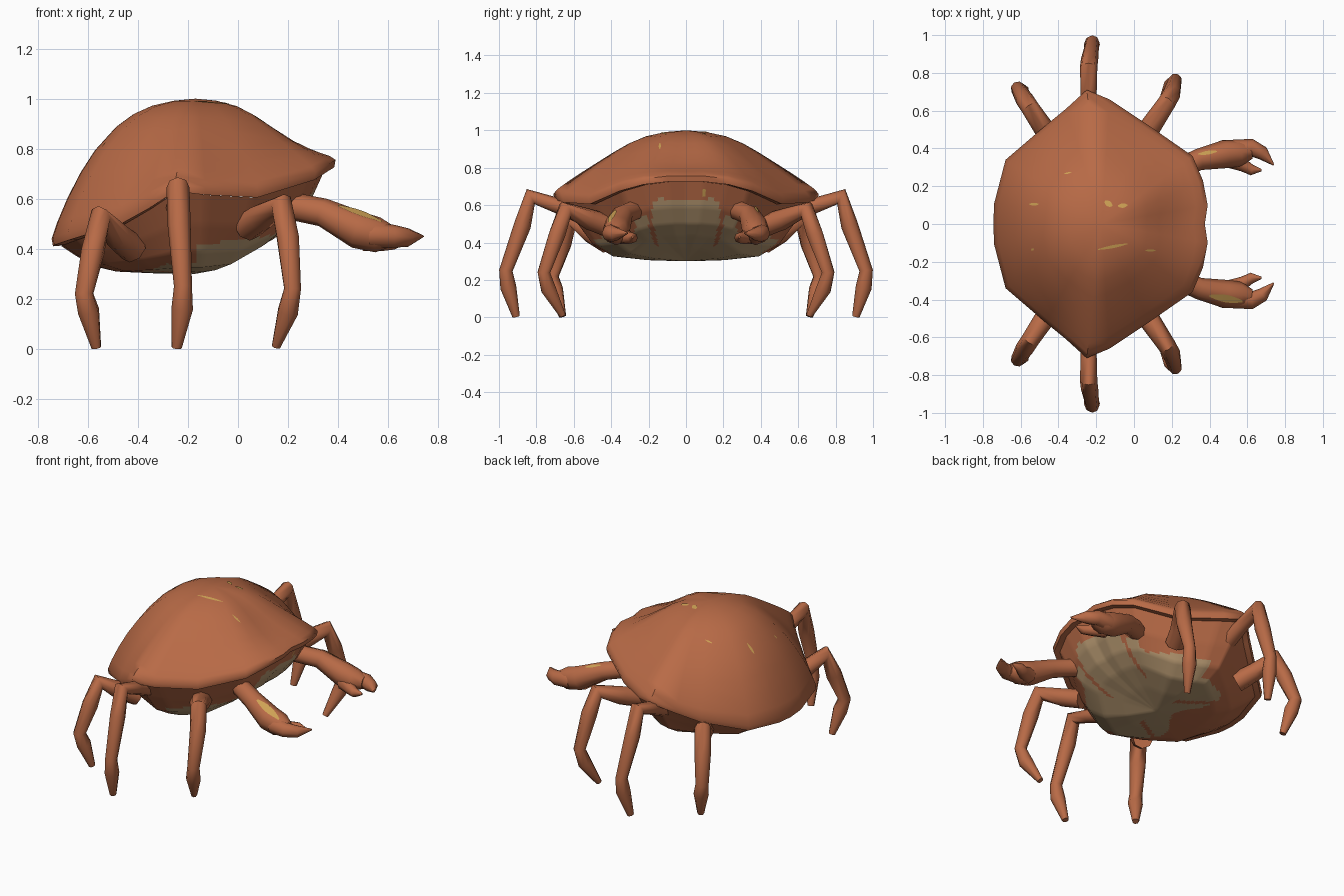
import bpy, bmesh, math
from mathutils import Vector
from mathutils.bvhtree import BVHTree

if "Cube" in bpy.data.objects:
    bpy.data.objects.remove(bpy.data.objects["Cube"])


def material(name, rgb):
    m = bpy.data.materials.new(name)
    m.diffuse_color = (*rgb, 1)
    m.use_nodes = True
    m.node_tree.nodes["Principled BSDF"].inputs["Base Color"].default_value = m.diffuse_color
    return m


RUST = material("rust_brown", (0.48, 0.145, 0.062))
TAN = material("belly_tan", (0.47, 0.315, 0.165))
GOLD = material("golden_yellow", (0.62, 0.36, 0.09))


def finish(name, bm, mats, angle=60):
    bmesh.ops.recalc_face_normals(bm, faces=bm.faces[:])
    me = bpy.data.meshes.new(name)
    bm.to_mesh(me)
    bm.free()
    ob = bpy.data.objects.new(name, me)
    bpy.context.collection.objects.link(ob)
    for m in mats:
        me.materials.append(m)
    bpy.ops.object.select_all(action='DESELECT')
    ob.select_set(True)
    bpy.context.view_layer.objects.active = ob
    bpy.ops.object.shade_smooth_by_angle(angle=math.radians(angle))
    return ob


def loft(bm, rings, start=None, end=None):
    """Bridge closed rings; start / end are optional pole points."""
    vs = [[bm.verts.new(p) for p in r] for r in rings]
    n = len(vs[0])
    for a, b in zip(vs, vs[1:]):
        for i in range(n):
            bm.faces.new((a[i], a[(i + 1) % n], b[(i + 1) % n], b[i]))
    for pole, ring in ((start, vs[0]), (end, vs[-1])):
        if pole is not None:
            p = bm.verts.new(pole)
            for i in range(n):
                bm.faces.new((p, ring[i], ring[(i + 1) % n]))


# Shell rim, half outline from front to back:
# x, y, z, dome back weight, bulge, belly back weight
HALF = [(0.375, 0, 0.755, 0, 0, 0), (0.39, 0.10, 0.755, 0.03, 0, 0),
        (0.365, 0.23, 0.74, 0.2, 0.03, 0), (0.31, 0.36, 0.705, 0.38, 0.06, 0.1),
        (0.08, 0.52, 0.635, 0.43, 0.16, 0.8), (-0.13, 0.66, 0.645, 0.45, 0.05, 1),
        (-0.25, 0.71, 0.66, 0.46, 0, 1), (-0.36, 0.61, 0.59, 0.57, 0.1, 1),
        (-0.47, 0.52, 0.53, 0.7, 0.15, 1), (-0.68, 0.34, 0.465, 0.9, 0.06, 1),
        (-0.74, 0.11, 0.445, 1, 0, 1), (-0.745, 0, 0.44, 1, 0, 1)]
RIM = HALF + [(x, -y, *rest) for x, y, *rest in HALF[-2:0:-1]]
CX = -0.17


def ring(scale, height, round_off=0):
    out = []
    for x, y, z, b, bulge, w in RIM:
        s = scale * (1 + bulge * round_off * (1 - scale))
        out.append((CX + (x - CX) * s, y * s, height(z, b, w)))
    return out


# Domed shell with a thin lip: scale, front height, back height
DOME = [(0.15, 0.965, 0.985), (0.3, 0.87, 0.95), (0.43, 0.71, 0.89), (0.55, 0.52, 0.80),
        (0.7, 0.30, 0.63), (0.8, 0.19, 0.47), (0.89, 0.11, 0.29), (0.96, 0.06, 0.12), (1, 0, 0)]
rings = [ring(s, lambda z, b, w, f=f, k=k: z + (1 - z) * (f + (k - f) * b), 1) for s, f, k in DOME]
rings += [ring(0.99, lambda z, b, w: z - 0.03), ring(0.88, lambda z, b, w: z - 0.025)]
bm = bmesh.new()
loft(bm, rings, start=(CX, 0, 1.0))
shell_tree = BVHTree.FromBMesh(bm)
finish("shell", bm, [RUST])

# Belly, with a pale patch, dark streaks and gold ticks on the front underside
BELLY = [(0.93, 1, 1), (0.82, 0.68, 0.62), (0.7, 0.47, 0.27), (0.55, 0.32, 0.08), (0.3, 0.16, 0.02)]
rings = [ring(s, lambda z, b, w, f=f, k=k: 0.30 + (z - 0.33) * (f + (k - f) * w), 0.6)
         for s, f, k in BELLY]
bm = bmesh.new()
loft(bm, rings, end=(CX, 0, 0.30))
bmesh.ops.subdivide_edges(bm, edges=bm.edges[:], cuts=6, use_grid_fill=True)
for f in bm.faces:
    x, y, z = f.calc_center_median()
    a = abs(y)
    top = 0.635 - 12 * max(0, a - 0.13) ** 2 if a < 0.19 else 0.56 - 0.5 * (a - 0.19)
    patch = z < top and a < 0.50 and x > -0.33 + 0.06 * math.sin(13 * y + 1)
    side = a > 0.27 and z > (0.415 + 0.14 * (x + 0.15) if x > -0.17 else 0.34)
    streak = abs(a - 0.175 - 0.02 * math.sin(z * 14)) < 0.012 and z > 0.38
    crack = abs(a - 0.22 + 0.6 * (x + 0.3)) < 0.018 and x < -0.18
    tick = 0.64 < z < 0.69 and abs(y - 0.1) < 0.01
    f.material_index = 2 if tick else 1 if patch and not (side or streak or crack) else 0
finish("belly", bm, [RUST, TAN, GOLD])


def tube(name, pts, sign, sides=8):
    """Tapered limb along points of x, y, z, radius."""
    ps = [Vector((x, y * sign, z)) for x, y, z, r in pts]
    flat = (ps[-1] - ps[0]) * Vector((1, 1, 0))
    side = flat.cross(Vector((0, 0, 1))).normalized()
    rings = []
    for i, p in enumerate(ps):
        d_in = (p - ps[max(i - 1, 0)]).normalized()
        d_out = (ps[min(i + 1, len(ps) - 1)] - p).normalized()
        t = (d_in + d_out).normalized()
        u = (side - t * side.dot(t)).normalized()
        v = t.cross(u)
        rings.append([p + (u * math.cos(k) + v * math.sin(k)) * pts[i][3]
                      for k in [2 * math.pi * j / sides for j in range(sides)]])
    bm = bmesh.new()
    loft(bm, rings, start=ps[0], end=ps[-1])
    tree = BVHTree.FromBMesh(bm)
    finish(name, bm, [RUST])
    return tree


def marking(name, tree, p0, p1, width, steps=8):
    """Thin tapered strip draped on top of a surface."""
    a, b = Vector((*p0, 2)), Vector((*p1, 2))
    across = (b - a).cross(Vector((0, 0, 1))).normalized() * width
    bm = bmesh.new()
    rows = []
    for i in range(steps + 1):
        t = i / steps
        w = 0.25 + 0.75 * math.sin(math.pi * t)
        row = []
        for k in (-0.5, 0, 0.5):
            hit = tree.ray_cast(a.lerp(b, t) + across * k * w, Vector((0, 0, -1)))[0]
            row.append(bm.verts.new(hit + Vector((0, 0, 0.004))) if hit else None)
        rows.append(row)
    for r, q in zip(rows, rows[1:]):
        for k in (0, 1):
            quad = (r[k], r[k + 1], q[k + 1], q[k])
            if all(quad):
                bm.faces.new(quad)
    finish(name, bm, [GOLD])


# Walking legs: hip, knee, shin joint, foot
LEGS = {
    "front_leg": [(0.04, 0.42, 0.49, 0.06), (0.09, 0.52, 0.525, 0.056), (0.175, 0.645, 0.575, 0.048),
                  (0.20, 0.69, 0.44, 0.047), (0.218, 0.76, 0.24, 0.036),
                  (0.20, 0.735, 0.15, 0.043), (0.152, 0.660, 0.010, 0.018)],
    "middle_leg": [(-0.24, 0.48, 0.52, 0.055), (-0.24, 0.68, 0.595, 0.042), (-0.24, 0.83, 0.645, 0.046),
                   (-0.235, 0.875, 0.49, 0.046), (-0.22, 0.963, 0.25, 0.036),
                   (-0.223, 0.95, 0.16, 0.043), (-0.245, 0.908, 0.004, 0.02)],
    "back_leg": [(-0.42, 0.42, 0.40, 0.06), (-0.48, 0.51, 0.45, 0.054), (-0.55, 0.615, 0.525, 0.048),
                 (-0.58, 0.66, 0.39, 0.048), (-0.615, 0.717, 0.22, 0.038),
                 (-0.597, 0.70, 0.15, 0.044), (-0.566, 0.66, 0.005, 0.02)],
}
for tag, s in (("left", 1), ("right", -1)):
    for name, pts in LEGS.items():
        tube(f"{name}_{tag}", pts, s)
    # Claw arm and its two pincers
    arm = tube(f"claw_arm_{tag}", [(0.17, 0.26, 0.58, 0.055), (0.34, 0.34, 0.545, 0.057),
                                   (0.48, 0.37, 0.475, 0.075), (0.56, 0.375, 0.455, 0.07),
                                   (0.62, 0.385, 0.45, 0.04)], s)
    tube(f"outer_pincer_{tag}", [(0.53, 0.395, 0.455, 0.052), (0.62, 0.405, 0.45, 0.046),
                                 (0.68, 0.375, 0.445, 0.037), (0.74, 0.312, 0.45, 0.004)], s)
    tube(f"inner_pincer_{tag}", [(0.51, 0.345, 0.44, 0.05), (0.58, 0.31, 0.425, 0.034),
                                 (0.625, 0.285, 0.425, 0.028), (0.675, 0.285, 0.43, 0.006)], s)
    if s < 0:
        marking("claw_marking_right", arm, (0.40, -0.38), (0.575, -0.41), 0.04)
    else:
        marking("claw_marking_left", arm, (0.34, 0.37), (0.44, 0.385), 0.02)

# Small flecks on the shell: start, end, width
FLECKS = [((-0.155, 0.12), (-0.115, 0.095), 0.03), ((-0.085, 0.095), (-0.035, 0.10), 0.024),
          ((-0.555, 0.105), (-0.505, 0.105), 0.015), ((-0.19, -0.135), (-0.035, -0.105), 0.016),
          ((-0.545, -0.14), (-0.53, -0.13), 0.012), ((-0.37, 0.265), (-0.33, 0.275), 0.008),
          ((0.06, -0.14), (0.115, -0.14), 0.012)]
for i, (p0, p1, w) in enumerate(FLECKS):
    marking(f"shell_fleck_{i + 1}", shell_tree, p0, p1, w)
